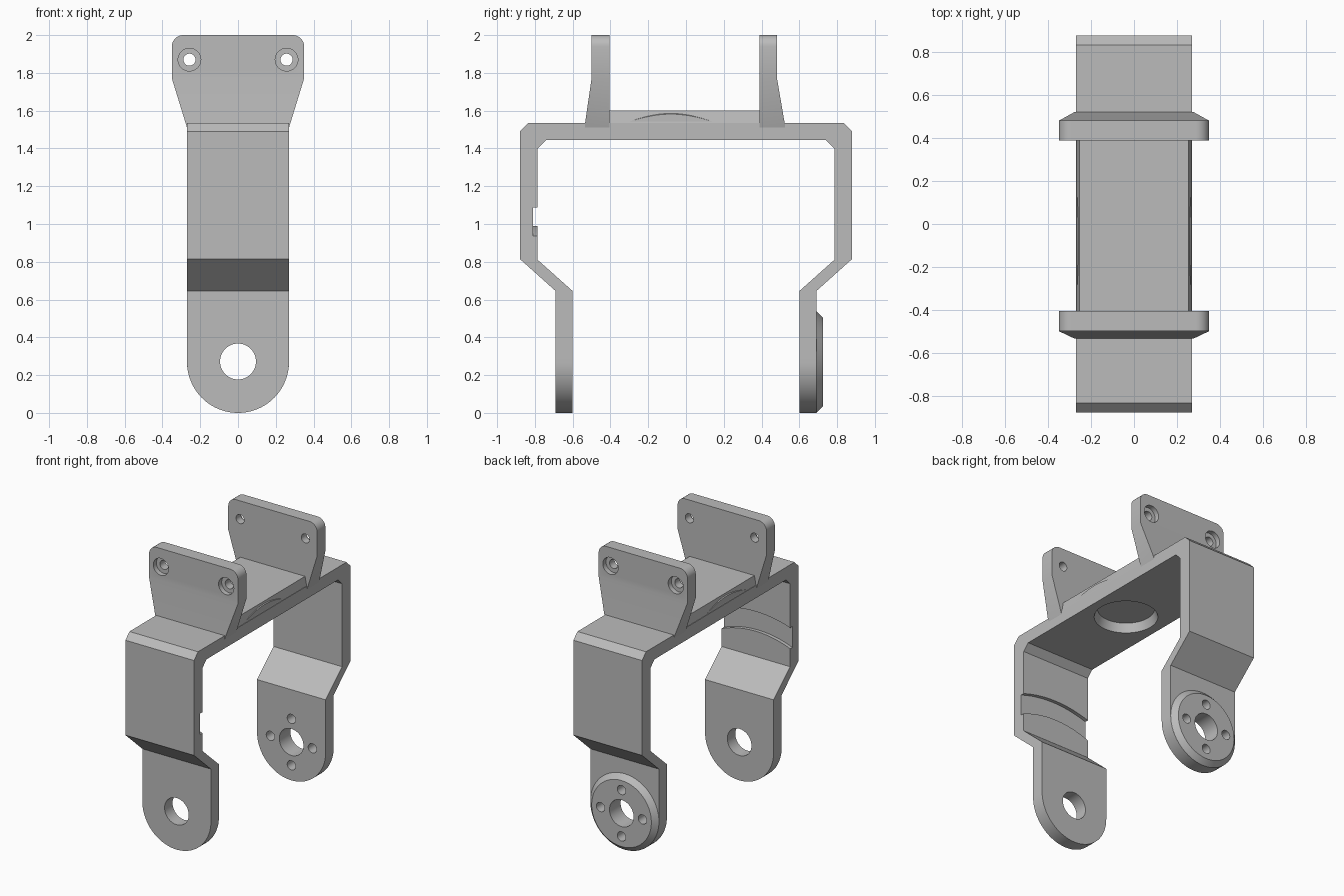
import bpy, bmesh, math
from mathutils import Matrix, Vector

if "Cube" in bpy.data.objects:
    bpy.data.objects.remove(bpy.data.objects["Cube"])

grey = bpy.data.materials.new("machined grey")
grey.use_nodes = True
COLOUR = (0.5, 0.5, 0.5, 1)
grey.diffuse_color = COLOUR
grey.node_tree.nodes["Principled BSDF"].inputs["Base Color"].default_value = COLOUR

HALF = 0.27       # half width of the strap
PIVOT = 0.272     # height of the leg pivots


def finish(name, bm):
    bmesh.ops.recalc_face_normals(bm, faces=bm.faces)
    mesh = bpy.data.meshes.new(name)
    bm.to_mesh(mesh)
    bm.free()
    mesh.materials.append(grey)
    ob = bpy.data.objects.new(name, mesh)
    bpy.context.collection.objects.link(ob)
    return ob


def prism(name, points, axis, low, high):
    """Extrude a (y, z) outline along X or an (x, z) outline along Y."""
    bm = bmesh.new()
    place = (lambda p: (low, p[0], p[1])) if axis == "X" else (lambda p: (p[0], low, p[1]))
    face = bm.faces.new([bm.verts.new(place(p)) for p in points])
    shift = Vector((1, 0, 0) if axis == "X" else (0, 1, 0)) * (high - low)
    new = bmesh.ops.extrude_face_region(bm, geom=[face])["geom"]
    bmesh.ops.translate(bm, vec=shift, verts=[v for v in new if isinstance(v, bmesh.types.BMVert)])
    return finish(name, bm)


def disc(name, r1, r2, low, high, centre, axis="Y", sides=64):
    """Cylinder or cone; centre is (x, z) along Y or (x, y) along Z."""
    bm = bmesh.new()
    mid = (low + high) / 2
    if axis == "Y":
        m = Matrix.Translation((centre[0], mid, centre[1])) @ Matrix.Rotation(-math.pi / 2, 4, "X")
    else:
        m = Matrix.Translation((centre[0], centre[1], mid))
    bmesh.ops.create_cone(bm, cap_ends=True, segments=sides, radius1=r1, radius2=r2,
                          depth=high - low, matrix=m)
    return finish(name, bm)


def combine(ob, tool, operation="DIFFERENCE", keep=False):
    mod = ob.modifiers.new("cut", "BOOLEAN")
    mod.operation, mod.solver, mod.object = operation, "EXACT", tool
    bpy.context.view_layer.objects.active = ob
    bpy.ops.object.modifier_apply(modifier=mod.name)
    if not keep:
        bpy.data.objects.remove(tool)


def arc(cx, cz, r, start, end, steps):
    angles = [math.radians(start + (end - start) * i / steps) for i in range(steps + 1)]
    return [(cx + r * math.cos(a), cz + r * math.sin(a)) for a in angles]


# Bent strap: half of the side profile, mirrored
outer = [(0.69, -0.05), (0.69, 0.645), (0.88, 0.815), (0.88, 1.49), (0.835, 1.535)]
inner = [(0.74, 1.445), (0.785, 1.40), (0.785, 0.81), (0.60, 0.645), (0.60, -0.05)]
flip = lambda pts: [(-y, z) for y, z in reversed(pts)]
frame = prism("fork_frame", outer + flip(outer) + flip(inner) + inner, "X", -0.4, 0.4)

# Rounded leg ends
outline = arc(0, 0.27, HALF, 180, 360, 48) + [(HALF, 1.8), (-HALF, 1.8)]
combine(frame, prism("leg_outline", outline, "Y", -1, 1), "INTERSECT")

# Hub on the back leg
hub = disc("pivot_hub", 0.27, 0.235, 0.69, 0.725, (0, 0.27))

# Pivot bores and the hub's four screw holes
combine(frame, disc("front_bore", 0.095, 0.095, -0.8, -0.5, (0, PIVOT)))
bores = [(0, 0, 0.095)] + [(x * 0.165, z * 0.165, 0.033) for x, z in ((1, 0), (-1, 0), (0, 1), (0, -1))]
for x, z, r in bores:
    bore = disc("bore", r, r, 0.5, 0.8, (x, PIVOT + z), sides=48)
    combine(frame, bore, keep=True)
    combine(hub, bore)

# Curved clearance groove inside the front leg, concentric with the pivot
band = arc(0, PIVOT, 0.858, 55, 125, 48) + arc(0, PIVOT, 0.718, 125, 55, 48)
combine(frame, prism("groove", band, "Y", -0.81, -0.7))

# Shallow conical recess under the deck
combine(frame, disc("recess", 0.209, 0.184, 1.435, 1.505, (0, -0.08), "Z", 96))

# Raised deck pad with slightly sloping sides
pad = prism("deck_pad", [(-0.268, 1.53), (0.268, 1.53), (0.255, 1.6), (-0.255, 1.6)],
            "Y", -0.42, 0.41)

# Shallow conical boss that swells out of the pad sides
boss = disc("deck_boss", 0.37, 0.23, 1.53, 1.599, (0, -0.08), "Z", 128)
trim = prism("boss_trim", [(-0.267, 1.4), (0.267, 1.4), (0.264, 1.7), (-0.264, 1.7)], "Y", -1, 1)
combine(boss, trim, "INTERSECT")

# Flared upright brackets with counterbored screw holes
flare = ([(-HALF, 1.51), (HALF, 1.51), (0.35, 1.77)] + arc(0.29, 1.94, 0.06, 0, 90, 12)
         + arc(-0.29, 1.94, 0.06, 90, 180, 12) + [(-0.35, 1.77)])
brackets = []
for name, side, inside, face, foot in (("front_bracket", -1, 0.405, 0.50, 0.535),
                                       ("back_bracket", 1, 0.39, 0.482, 0.523)):
    profile = [(inside, 1.51), (foot, 1.51), (foot, 1.53), (face, 1.77), (face, 2.1), (inside, 2.1)]
    bracket = prism(name, [(side * y, z) for y, z in profile], "X", -0.5, 0.5)
    combine(bracket, prism("flare", flare, "Y", -1, 1), "INTERSECT")
    for x in (-0.257, 0.257):
        for r, start in ((0.032, 0.3), (0.06, face - 0.035)):
            low, high = sorted((side * start, side * 0.6))
            combine(bracket, disc("screw_hole", r, r, low, high, (x, 1.87), sides=40))
    brackets.append(bracket)

# Smooth the round walls while keeping machined edges crisp
bpy.ops.object.select_all(action="DESELECT")
for ob in [frame, hub, pad, boss] + brackets:
    ob.select_set(True)
bpy.context.view_layer.objects.active = frame
bpy.ops.object.shade_smooth_by_angle(angle=math.radians(20))
